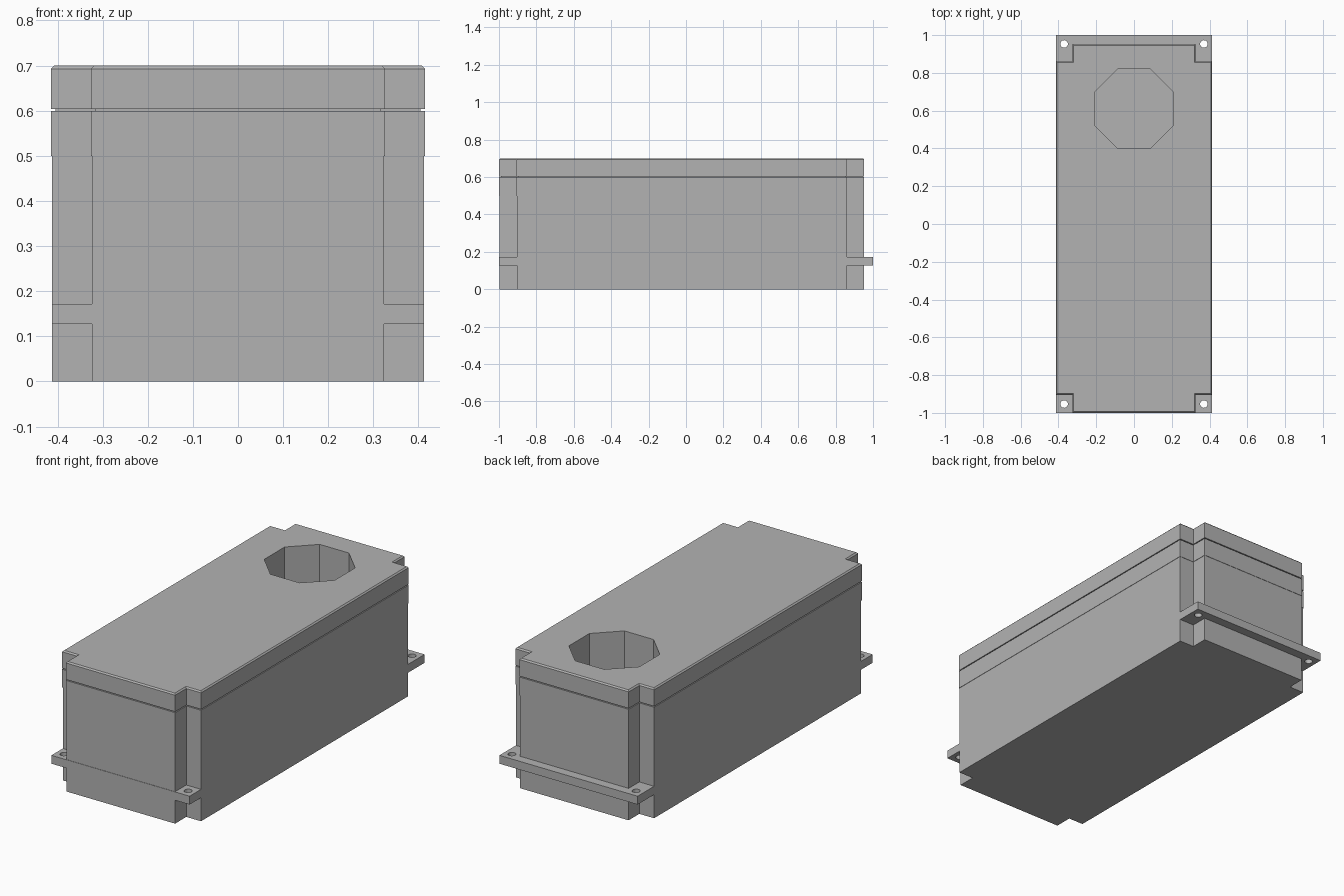
import bpy, bmesh, math

cube = bpy.data.objects.get("Cube")
if cube:
    bpy.data.objects.remove(cube, do_unlink=True)

grey = bpy.data.materials.new("plain grey")
grey.use_nodes = True
colour = (0.45, 0.45, 0.45, 1)
grey.diffuse_color = colour
grey.node_tree.nodes["Principled BSDF"].inputs["Base Color"].default_value = colour


def loft(name, rings):
    """Join equal-sized (z, outline) rings into a closed solid."""
    bm = bmesh.new()
    loops = [[bm.verts.new((x, y, z)) for x, y in pts] for z, pts in rings]
    n = len(loops[0])
    for low, high in zip(loops, loops[1:]):
        for i in range(n):
            j = (i + 1) % n
            bm.faces.new((low[i], low[j], high[j], high[i]))
    bm.faces.new(loops[0][::-1])
    bm.faces.new(loops[-1])
    bmesh.ops.recalc_face_normals(bm, faces=bm.faces)
    mesh = bpy.data.meshes.new(name)
    bm.to_mesh(mesh)
    bm.free()
    mesh.materials.append(grey)
    obj = bpy.data.objects.new(name, mesh)
    bpy.context.scene.collection.objects.link(obj)
    return obj


def case_outline(grow=0.0):
    """Rectangle with a square notch at each corner."""
    x, nx = 0.412 + grow, 0.324 + grow
    f, nf = -0.998 - grow, -0.903 - grow
    b, nb = 0.951 + grow, 0.86 + grow
    half = [(nx, f), (nx, nf), (x, nf), (x, nb), (nx, nb), (nx, b)]
    return half + [(-px, py) for px, py in reversed(half)]


def circle(cx, cy, r, sides, turn=0.0):
    return [(cx + r * math.cos(turn + math.tau * i / sides),
             cy + r * math.sin(turn + math.tau * i / sides)) for i in range(sides)]


def cut(obj, cutter):
    mod = obj.modifiers.new("cut", "BOOLEAN")
    mod.operation = "DIFFERENCE"
    mod.solver = "EXACT"
    mod.object = cutter
    bpy.context.view_layer.objects.active = obj
    bpy.ops.object.modifier_apply(modifier=mod.name)


# Stacked case: lower body, rim, recessed seam and chamfered lid
rim = case_outline(0.002)
body = loft("case_body", [(0, case_outline()), (0.5, case_outline())])
case_rim = loft("case_rim", [(0.5, rim), (0.599, rim)])
seam = loft("lid_seam", [(0.599, case_outline(-0.008)), (0.604, case_outline(-0.008))])
lid = loft("lid", [(0.604, rim), (0.693, rim), (0.7, case_outline(-0.005))])

# Octagonal well sunk through the lid
octagon = circle(0, 0.61, 0.21 / math.cos(math.pi / 8), 8, math.pi / 8)
well = loft("well_cutter", [(0.2, octagon), (0.8, octagon)])
for part in (body, case_rim, seam, lid):
    cut(part, well)

# Mounting plate that shows in the corner notches and behind the case
plate = [(-0.4118, -1), (0.4118, -1), (0.4118, 1), (-0.4118, 1)]
flange = loft("mounting_flange", [(0.127, plate), (0.172, plate)])
cutters = [well]
for x in (-0.37, 0.37):
    for y in (-0.953, 0.953):
        ring = circle(x, y, 0.02, 20)
        hole = loft("screw_hole_cutter", [(0.1, ring), (0.2, ring)])
        cut(flange, hole)
        cutters.append(hole)

for cutter in cutters:
    bpy.data.objects.remove(cutter, do_unlink=True)
